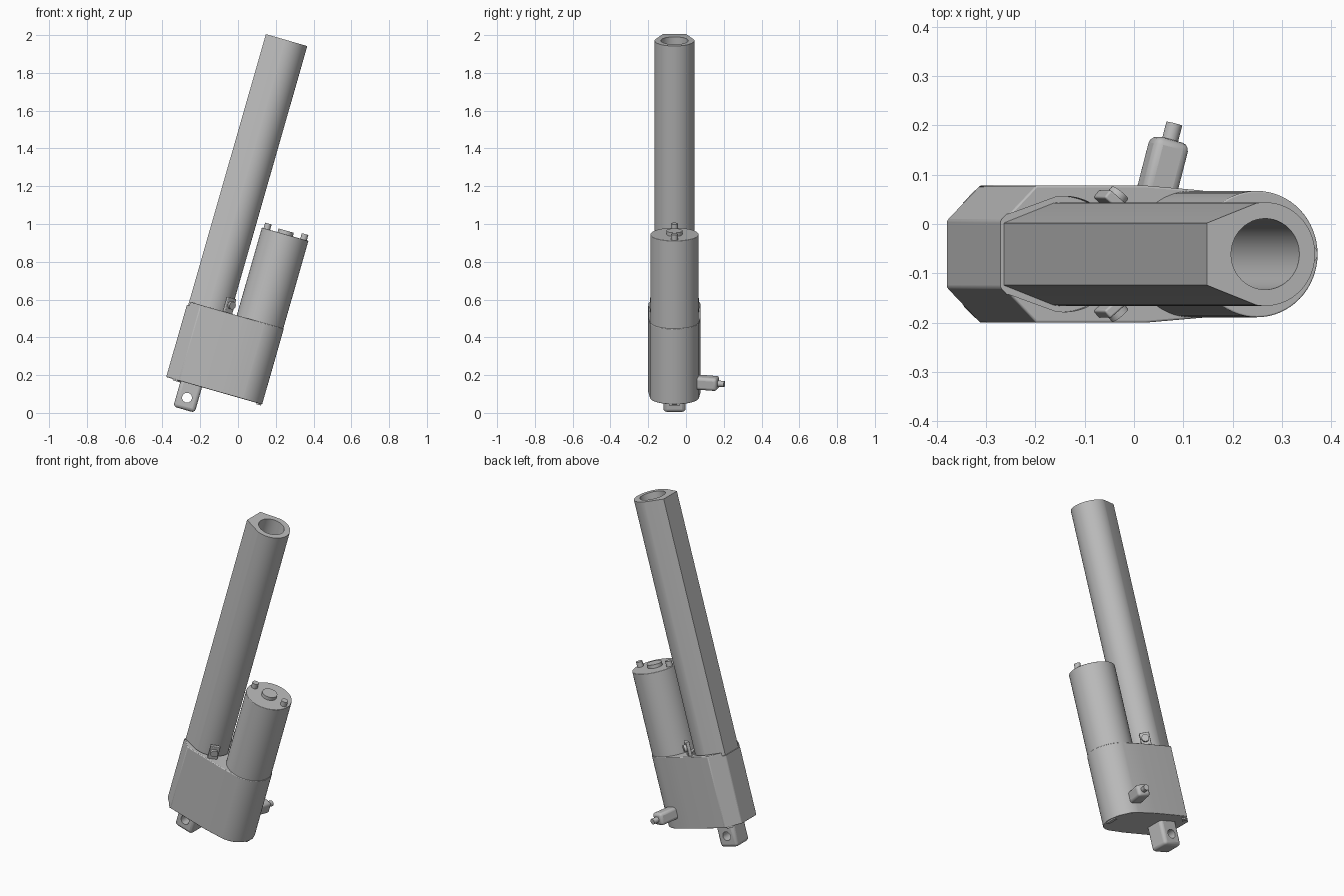
import bpy, bmesh, math
from mathutils import Matrix, Vector

cube = bpy.data.objects.get("Cube")
if cube:
    bpy.data.objects.remove(cube, do_unlink=True)

grey = bpy.data.materials.new("satin grey")
grey.use_nodes = True
colour = (0.5, 0.5, 0.5, 1)
grey.diffuse_color = colour
grey.node_tree.nodes["Principled BSDF"].inputs["Base Color"].default_value = colour

# Everything is built upright (u across, v depth, w along the rod), then leaned over
LEAN = Matrix.Translation((-0.38, -0.061, 0.19)) @ Matrix.Rotation(math.radians(16), 4, 'Y')
BODY_TOP = 0.417
ROD_U, MOTOR_U = 0.13, 0.397


def finish(name, bm, local=Matrix(), bevel=0):
    """Turn a bmesh into a leaning, shaded object."""
    bmesh.ops.recalc_face_normals(bm, faces=bm.faces)
    bm.transform(LEAN @ local)
    mesh = bpy.data.meshes.new(name)
    bm.to_mesh(mesh)
    bm.free()
    ob = bpy.data.objects.new(name, mesh)
    bpy.context.collection.objects.link(ob)
    mesh.materials.append(grey)
    if bevel:
        mod = ob.modifiers.new("edge", 'BEVEL')
        mod.width, mod.segments = bevel, 3
        mod.limit_method, mod.angle_limit = 'ANGLE', math.radians(40)
    shade(ob)
    return ob


def shade(ob):
    bpy.ops.object.select_all(action='DESELECT')
    ob.select_set(True)
    bpy.context.view_layer.objects.active = ob
    bpy.ops.object.shade_smooth_by_angle(angle=math.radians(30))


def prism(name, profile, low, high, **kw):
    """Extrude a (u, v) outline from low to high."""
    bm = bmesh.new()
    face = bm.faces.new([bm.verts.new((u, v, low)) for u, v in profile])
    out = bmesh.ops.extrude_face_region(bm, geom=[face])
    top = [g for g in out["geom"] if isinstance(g, bmesh.types.BMVert)]
    bmesh.ops.translate(bm, verts=top, vec=(0, 0, high - low))
    return finish(name, bm, **kw)


def circle(u, v, r, start=0, end=360, n=48):
    steps = n if end - start == 360 else n + 1
    angles = [math.radians(start + (end - start) * i / n) for i in range(steps)]
    return [(u + r * math.cos(a), v + r * math.sin(a)) for a in angles]


def box(name, centre, size, turn=0, bevel=0):
    bm = bmesh.new()
    bmesh.ops.create_cube(bm, size=1, matrix=Matrix.Diagonal((*size, 1)))
    local = Matrix.Translation(centre) @ Matrix.Rotation(math.radians(turn), 4, 'Z')
    return finish(name, bm, local, bevel)


def pin(name, base, direction, r, length, n=24):
    """Round pin from a base point along a direction."""
    turn = Vector(direction).to_track_quat('Z', 'Y').to_matrix().to_4x4()
    return prism(name, circle(0, 0, r, n=n), 0, length, local=Matrix.Translation(base) @ turn)


def cut(ob, cutter):
    """Subtract the cutter from the part and discard it."""
    mod = ob.modifiers.new("cut", 'BOOLEAN')
    mod.operation, mod.solver, mod.object = 'DIFFERENCE', 'EXACT', cutter
    dg = bpy.context.evaluated_depsgraph_get()
    mesh = bpy.data.meshes.new_from_object(ob.evaluated_get(dg))
    ob.modifiers.clear()
    ob.data = mesh
    bpy.data.objects.remove(cutter, do_unlink=True)
    shade(ob)


def tube_outline(grow=0):
    """Round at the motor side, tapering to a flat on the other."""
    flat = 0.063 + grow
    return [(0.007 - grow, flat), (0.007 - grow, -flat)] + circle(ROD_U, 0, 0.105 + grow, -100, 100)


# Gearbox housing: chamfered on one side, rounded around the motor
housing_outline = [(0.07, 0.139), (0, 0.068), (0, -0.068), (0.07, -0.139), (0.3, -0.139)]
housing_outline += circle(MOTOR_U, 0, 0.131, -80, 80) + [(0.3, 0.139)]
housing = prism("gearbox_housing", housing_outline, 0, BODY_TOP, bevel=0.004)

# Shallow recess where the tube enters the housing
cut(housing, prism("recess_cutter", tube_outline(0.012), BODY_TOP - 0.02, BODY_TOP + 0.1))

# Outer tube with a deep bore
tube = prism("outer_tube", tube_outline(), 0.35, 1.89)
cut(tube, prism("bore_cutter", circle(ROD_U, 0, 0.072), 0.6, 2.0))

# Motor can with end boss and two terminals
prism("motor_can", circle(MOTOR_U, 0, 0.128, n=64), 0.3, 0.9, bevel=0.003)
prism("motor_boss", circle(MOTOR_U, 0, 0.042), 0.89, 0.92)
for side, tag in ((-1, "inner"), (1, "outer")):
    pin("motor_terminal_" + tag, (MOTOR_U + side * 0.101, 0, 0.89), (0, 0, 1), 0.018, 0.04)

# Mounting clevis with a cross hole
clevis = box("rod_clevis", (0.138, 0, -0.055), (0.118, 0.118, 0.17), bevel=0.018)
cut(clevis, pin("hole_cutter", (0.136, 0.2, -0.075), (0, -1, 0), 0.026, 0.4, n=32))

# Clamp tabs with screws, and small clips under the housing
for side, tag in ((1, "back"), (-1, "front")):
    box("clamp_tab_" + tag, (0.218, side * 0.105, 0.45), (0.02, 0.055, 0.095), turn=side * 50, bevel=0.004)
    out = Vector((0.64, side * 0.77, 0))
    pin("clamp_screw_" + tag, Vector((0.218, side * 0.105, 0.46)) + out * 0.005, out, 0.021, 0.02)
    box("base_clip_" + tag, (0.06, side * 0.106, 0.001), (0.035, 0.03, 0.016), turn=side * 45)
box("base_clip_motor", (0.51, 0, 0.001), (0.025, 0.06, 0.016))

# Cable gland and cable stub on the back
aim = Vector((0.26, 0.966, 0))
start = Vector((0.41, 0.1, 0.091))
box("cable_gland", start + aim * 0.068, (0.074, 0.136, 0.07), turn=-15, bevel=0.016)
pin("cable_stub", start + aim * 0.12, aim, 0.0165, 0.05)
